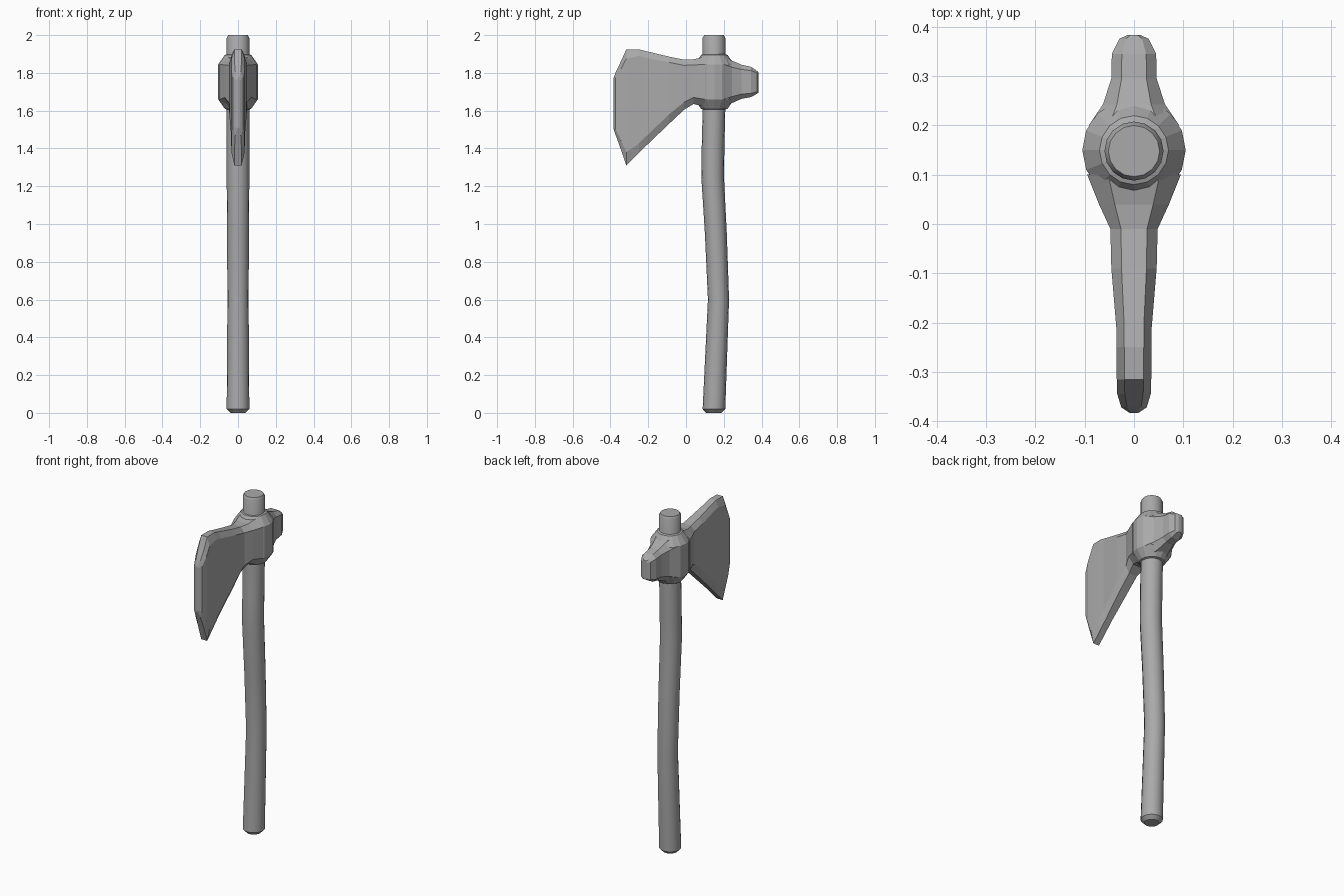
import bpy
import bmesh
import math

cube = bpy.data.objects.get("Cube")
if cube:
    bpy.data.objects.remove(cube, do_unlink=True)

grey = bpy.data.materials.new("plain grey")
grey.use_nodes = True
colour = (0.4, 0.4, 0.4, 1)
grey.diffuse_color = colour
grey.node_tree.nodes["Principled BSDF"].inputs["Base Color"].default_value = colour

EYE_Y = 0.15


def loft(name, rings, smooth=False):
    """Skin a list of equal-length closed rings and cap both ends."""
    bm = bmesh.new()
    loops = [[bm.verts.new(p) for p in ring] for ring in rings]
    n = len(loops[0])
    for a, b in zip(loops, loops[1:]):
        for i in range(n):
            j = (i + 1) % n
            bm.faces.new((a[i], a[j], b[j], b[i]))
    bm.faces.new(loops[0])
    bm.faces.new(loops[-1])
    bmesh.ops.recalc_face_normals(bm, faces=bm.faces)
    mesh = bpy.data.meshes.new(name)
    bm.to_mesh(mesh)
    bm.free()
    mesh.materials.append(grey)
    obj = bpy.data.objects.new(name, mesh)
    bpy.context.collection.objects.link(obj)
    if smooth:
        bpy.ops.object.select_all(action='DESELECT')
        obj.select_set(True)
        bpy.context.view_layer.objects.active = obj
        bpy.ops.object.shade_smooth_by_angle(angle=math.radians(30))
    return obj


def circle(y, z, r, sides=16):
    steps = [math.tau * i / sides for i in range(sides)]
    return [(r * math.cos(a), y + r * math.sin(a), z) for a in steps]


def section(y, w, low, high, bevel_low, bevel_high):
    """Chamfered upright cross-section, mirrored in x."""
    t = w * 0.55
    half = [(t, low), (w, low + bevel_low), (w, high - bevel_high), (t, high)]
    return ([(x, y, z) for x, z in half] +
            [(-x, y, z) for x, z in reversed(half)])


# Handle: gently bent shaft with chamfered ends (y, z, radius)
shaft = [(0.147, 0, 0.04), (0.148, 0.02, 0.06), (0.172, 0.6, 0.056),
         (0.158, 0.95, 0.058), (0.141, 1.25, 0.06), (0.143, 1.4, 0.06),
         (0.148, 1.6, 0.06), (0.148, 1.985, 0.06), (0.148, 2, 0.052)]
loft("handle", [circle(*s) for s in shaft], smooth=True)

# Eye: collar around the handle (radius, z)
collar = [(0.055, 1.605), (0.07, 1.61), (0.105, 1.66),
          (0.105, 1.845), (0.07, 1.895), (0.055, 1.9)]
loft("eye_collar", [circle(EYE_Y, z, r) for r, z in collar])

# Blade: neck flaring forward to the cutting edge
blade = [(0.1, 0.095, 1.62, 1.885, 0.04, 0.04),
         (0.04, 0.071, 1.635, 1.872, 0.035, 0.03),
         (-0.01, 0.048, 1.605, 1.87, 0.04, 0.03),
         (-0.09, 0.046, 1.53, 1.886, 0.05, 0.03),
         (-0.21, 0.036, 1.415, 1.915, 0.05, 0.035),
         (-0.25, 0.036, 1.375, 1.925, 0.05, 0.035),
         (-0.316, 0.035, 1.31, 1.925, 0.07, 0.05),
         (-0.345, 0.034, 1.395, 1.86, 0.05, 0.04),
         (-0.372, 0.026, 1.47, 1.805, 0.03, 0.03),
         (-0.384, 0.008, 1.505, 1.77, 0.01, 0.01)]
loft("blade", [section(*s) for s in blade])

# Poll: blunt hammer end at the back
poll = [(0.2, 0.092, 1.62, 1.885, 0.04, 0.04),
        (0.243, 0.063, 1.64, 1.865, 0.035, 0.035),
        (0.295, 0.046, 1.663, 1.843, 0.025, 0.025),
        (0.345, 0.045, 1.672, 1.832, 0.02, 0.02),
        (0.376, 0.03, 1.69, 1.81, 0.01, 0.01),
        (0.384, 0.012, 1.695, 1.805, 0.008, 0.008)]
loft("poll", [section(*s) for s in poll])
